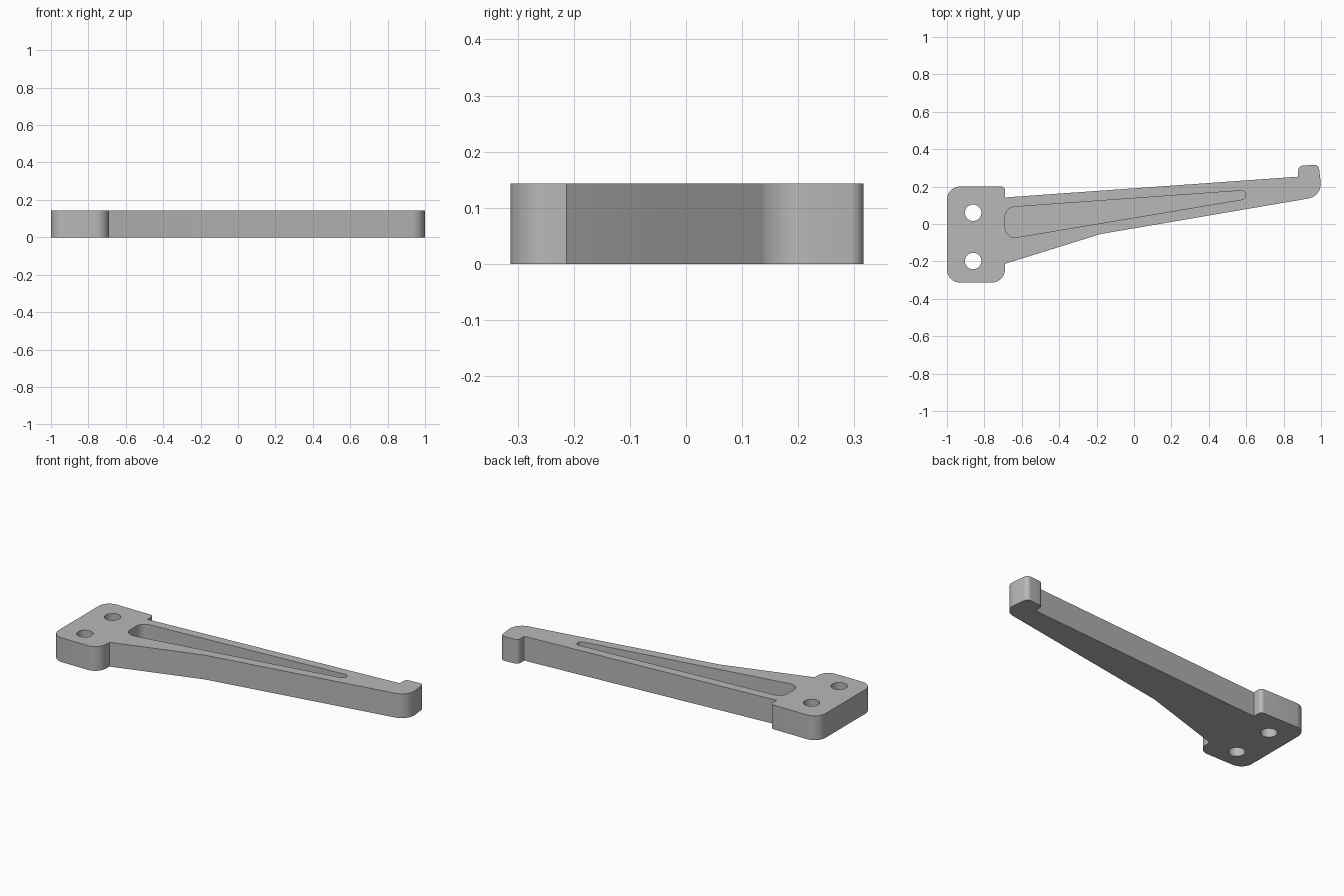
import bpy
import bmesh
import math
from mathutils import Vector

cube = bpy.data.objects.get("Cube")
if cube:
    bpy.data.objects.remove(cube, do_unlink=True)

THICK = 0.143
FLOOR = 0.03

grey = bpy.data.materials.new("plain grey")
grey.use_nodes = True
grey.diffuse_color = (0.48, 0.48, 0.48, 1)
grey.node_tree.nodes["Principled BSDF"].inputs["Base Color"].default_value = grey.diffuse_color


def rounded(corners, steps=10):
    """Turn (x, y, radius) corners into an outline with fillet arcs."""
    pts = []
    for i, (x, y, r) in enumerate(corners):
        p = Vector((x, y))
        if r == 0:
            pts.append(p)
            continue
        a = (Vector(corners[i - 1][:2]) - p).normalized()
        b = (Vector(corners[(i + 1) % len(corners)][:2]) - p).normalized()
        half = a.angle(b) / 2
        centre = p + (a + b).normalized() * (r / math.sin(half))
        start = p + a * (r / math.tan(half)) - centre
        end = p + b * (r / math.tan(half)) - centre
        sweep = start.angle(end)
        for k in range(steps + 1):
            t = k / steps
            arm = (start * math.sin((1 - t) * sweep) + end * math.sin(t * sweep)) / math.sin(sweep)
            pts.append(centre + arm)
    return pts


def prism(name, pts, z0, z1):
    """Extrude a flat outline between two heights."""
    bm = bmesh.new()
    face = bm.faces.new([bm.verts.new((p.x, p.y, z0)) for p in pts])
    top = bmesh.ops.extrude_face_region(bm, geom=[face])["geom"]
    verts = [v for v in top if isinstance(v, bmesh.types.BMVert)]
    bmesh.ops.translate(bm, verts=verts, vec=(0, 0, z1 - z0))
    bmesh.ops.recalc_face_normals(bm, faces=bm.faces)
    mesh = bpy.data.meshes.new(name)
    bm.to_mesh(mesh)
    bm.free()
    mesh.materials.append(grey)
    obj = bpy.data.objects.new(name, mesh)
    bpy.context.collection.objects.link(obj)
    return obj


def cut(target, cutter):
    """Subtract a cutter from the target and discard it."""
    cutter.hide_render = True
    mod = target.modifiers.new("cut", 'BOOLEAN')
    mod.operation = 'DIFFERENCE'
    mod.solver = 'EXACT'
    mod.object = cutter
    bpy.context.view_layer.objects.active = target
    bpy.ops.object.modifier_apply(modifier=mod.name)
    bpy.data.objects.remove(cutter, do_unlink=True)


# Mounting plate, tapered arm and hooked tip in one outline
arm = prism("bracket_arm", rounded([
    (-1, -0.313, 0.07), (-0.69, -0.313, 0.07), (-0.69, -0.213, 0),
    (-0.18, -0.054, 0), (1.007, 0.149, 0.08), (0.987, 0.318, 0.025),
    (0.878, 0.31, 0.025), (0.878, 0.253, 0), (-0.69, 0.142, 0),
    (-0.69, 0.2, 0.02), (-1, 0.2, 0.07),
]), 0, THICK)

# Tapered blind pocket, open at the top
cut(arm, prism("pocket_cutter", rounded([
    (-0.69, -0.082, 0.055), (0.597, 0.134, 0.022),
    (0.597, 0.18, 0.022), (-0.69, 0.088, 0.055),
]), FLOOR, THICK + 0.1))

# Two through holes in the mounting plate
for y in (0.06, -0.198):
    circle = [Vector((-0.86 + 0.044 * math.cos(a), y + 0.044 * math.sin(a)))
              for a in (math.tau * i / 40 for i in range(40))]
    cut(arm, prism("hole_cutter", circle, -0.1, THICK + 0.1))

# Smooth fillets, crisp edges
bpy.ops.object.select_all(action='DESELECT')
arm.select_set(True)
bpy.context.view_layer.objects.active = arm
bpy.ops.object.shade_smooth_by_angle(angle=math.radians(14))
